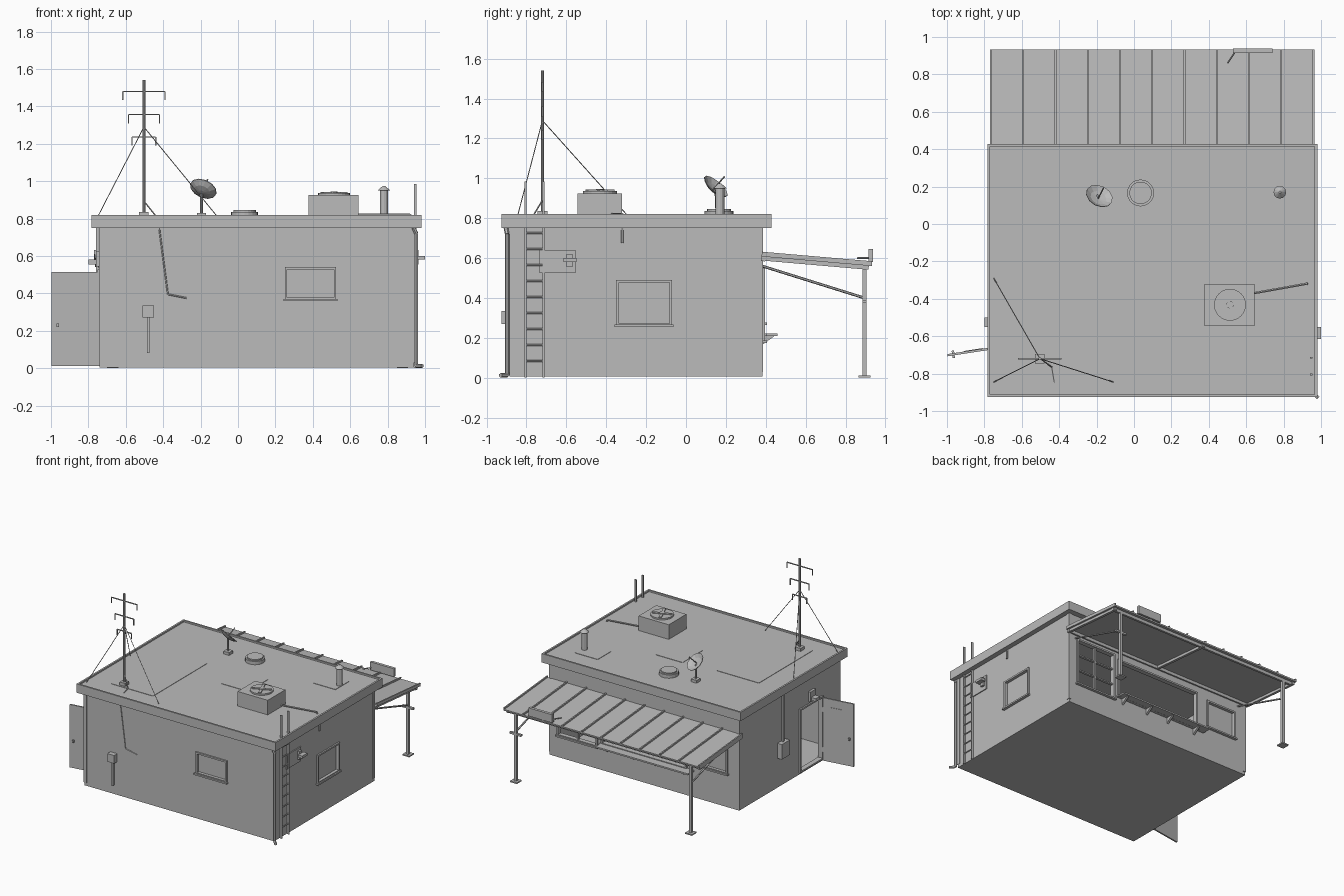
import bpy, bmesh, math
from mathutils import Vector, Matrix

if "Cube" in bpy.data.objects:
    bpy.data.objects.remove(bpy.data.objects["Cube"])

grey = bpy.data.materials.new("plain_grey")
grey.diffuse_color = (0.5, 0.5, 0.5, 1)
grey.use_nodes = True
grey.node_tree.nodes["Principled BSDF"].inputs["Base Color"].default_value = grey.diffuse_color


def box(bm, x0, x1, y0, y1, z0, z1):
    m = Matrix.Translation(((x0 + x1) / 2, (y0 + y1) / 2, (z0 + z1) / 2)) @ \
        Matrix.Diagonal((abs(x1 - x0), abs(y1 - y0), abs(z1 - z0), 1))
    bmesh.ops.create_cube(bm, size=1, matrix=m)


def tube(bm, a, b, r, r2=None, n=6):
    a, b = Vector(a), Vector(b)
    d = b - a
    m = Matrix.Translation((a + b) / 2) @ d.to_track_quat('Z', 'Y').to_matrix().to_4x4()
    bmesh.ops.create_cone(bm, cap_ends=True, segments=n, radius1=r,
                          radius2=r if r2 is None else r2, depth=d.length, matrix=m)


def path(bm, pts, r):
    for a, b in zip(pts, pts[1:]):
        tube(bm, a, b, r)


def part(name, build):
    bm = bmesh.new()
    build(bm)
    me = bpy.data.meshes.new(name)
    bm.to_mesh(me)
    bm.free()
    me.materials.append(grey)
    ob = bpy.data.objects.new(name, me)
    bpy.context.collection.objects.link(ob)
    return ob


def boxes(name, *dims):
    return part(name, lambda bm: [box(bm, *d) for d in dims])


X0, X1, Y0, Y1 = -.74, .94, -.885, .383

# Hollow building with door, window and serving openings
walls = boxes("walls", (X0, X1, Y0, Y1, .005, .77))
cutters = [(X0 + .03, X1 - .03, Y0 + .03, Y1 - .03, .025, .745),
           (X0 - .1, X0 + .1, -.655, -.385, .03, .515),
           (.26, .515, Y0 - .1, Y0 + .1, .375, .53),
           (X1 - .1, X1 + .1, -.34, -.08, .27, .48),
           (.52, .86, Y1 - .1, Y1 + .1, .19, .55),
           (-.27, .47, Y1 - .1, Y1 + .1, .225, .52),
           (-.63, -.38, Y1 - .1, Y1 + .1, .28, .49)]
for i, c in enumerate(cutters):
    cut = boxes("opening_cutter_%d" % i, c)
    cut.hide_render = True
    cut.hide_set(True)
    mod = walls.modifiers.new("opening", 'BOOLEAN')
    mod.operation = 'DIFFERENCE'
    mod.solver = 'EXACT'
    mod.object = cut

# Corner trim strips
boxes("corner_trim", *[(x - .004 if x < 0 else x - .022, x + .022 if x < 0 else x + .004,
                        y - .004 if y < 0 else y - .022, y + .022 if y < 0 else y + .004, .03, .75)
                       for x in (X0, X1) for y in (Y0, Y1)])

# Roof slab with raised rim and patches
RX0, RX1, RY0, RY1 = -.783, .98, -.925, .428
boxes("roof_slab", (RX0, RX1, RY0, RY1, .75, .808))
boxes("roof_rim", (RX0, RX1, RY0, RY0 + .014, .8, .82), (RX0, RX1, RY1 - .014, RY1, .8, .82),
      (RX0, RX0 + .014, RY0, RY1, .8, .82), (RX1 - .014, RX1, RY0, RY1, .8, .82))
boxes("roof_patches", (-.59, -.22, -.76, -.08, .806, .811), (.6, .8, .09, .26, .806, .811),
      (.065, .3, -.3, -.05, .806, .811))


# Window frames: axis 'x' means the frame lies along x, at wall plane p facing s
def window(name, axis, p, s, a0, a1, z0, z1, glass=True, bars=0, sill=True):
    w, out, back = .013, p + s * .012, p - s * .02

    def build(bm):
        def b(u0, u1, d0, d1, v0, v1):
            box(bm, *((u0, u1, d0, d1) if axis == 'x' else (d0, d1, u0, u1)), v0, v1)
        b(a0, a0 + w, back, out, z0, z1)
        b(a1 - w, a1, back, out, z0, z1)
        b(a0, a1, back, out, z1 - w, z1)
        b(a0, a1, back, out, z0, z0 + w)
        if sill:
            b(a0 - .008, a1 + .008, back, p + s * .022, z0 - .006, z0 + .006)
        if glass:
            b(a0, a1, p - s * .016, p - s * .012, z0, z1)
        for i in range(1, bars + 1):
            c = a0 + (a1 - a0) * i / (bars + 1)
            b(c - .007, c + .007, back, p, z0, z1)
        if bars:
            for f in (1 / 3, 2 / 3):
                c = z0 + (z1 - z0) * f
                b(a0, a1, back, p, c - .005, c + .005)
    part(name, build)


window("front_window", 'x', Y0, -1, .25, .525, .365, .54)
window("right_window", 'y', X1, 1, -.35, -.07, .26, .49)
window("back_casement", 'x', Y1, 1, .51, .87, .18, .56, False, 1)
window("serving_hatch_frame", 'x', Y1, 1, -.28, .48, .215, .53, False)
window("back_small_window", 'x', Y1, 1, -.64, -.37, .27, .5)
window("door_frame", 'y', X0, -1, -.668, -.372, .018, .528, False, 0, False)


# Serving counter on triangular brackets
def counter(bm):
    box(bm, -.34, .48, Y1, .46, .21, .222)
    for x in (-.25, 0, .2, .43):
        vs = [bm.verts.new((x + o, y, z)) for o in (-.008, .008)
              for y, z in ((Y1, .21), (.445, .21), (Y1, .165))]
        bm.faces.new(vs[:3])
        bm.faces.new(vs[:2:-1])
        for i in range(3):
            j = (i + 1) % 3
            bm.faces.new((vs[i], vs[i + 3], vs[j + 3], vs[j]))
    bmesh.ops.recalc_face_normals(bm, faces=bm.faces)


part("serving_counter", counter)


# Open door leaf, swung out from the left wall
door = boxes("open_door", (-.26, 0, -.006, .006, .012, .515), (-.17, -.07, .006, .009, .3, .45),
             (-.235, -.222, -.02, .02, .22, .24), (-.012, .004, -.009, .009, .08, .12),
             (-.012, .004, -.009, .009, .4, .44))
door.location = (X0, -.662, 0)
door.rotation_euler.z = math.atan2(.04, .26)

# Wall lamps and wall boxes
boxes("door_lamp", (X0 - .02, X0, -.56, -.49, .545, .625), (-.8, X0, -.55, -.5, .555, .58))
boxes("ladder_lamp", (X1, .965, -.6, -.57, .555, .62), (.96, 1.0, -.615, -.55, .58, .6))
boxes("right_wall_plate", (X1, X1 + .008, -.735, -.555, .525, .64))
boxes("meter_box", (-.51, -.45, -.925, Y0, .27, .335), (-.487, -.472, -.908, -.89, .08, .27))
boxes("fuse_box", (X0 - .04, X0, -.2, -.1, .24, .36), (X0 - .02, X0 - .005, -.158, -.143, .36, .75))


# Ladder through the eave
def ladder(bm):
    for y in (-.805, -.715):
        box(bm, .94, .955, y - .005, y + .005, .0, .985)
    for i in range(9):
        tube(bm, (.948, -.805, .085 + i * .08), (.948, -.715, .085 + i * .08), .005)


part("ladder", ladder)
part("downspout", lambda bm: path(bm, [(.935, -.905, .76), (.953, -.897, .72), (.953, -.897, .012),
                                       (.985, -.93, .012)], .011))


# Antenna mast, hooked crossbars, guy wires and cable
def mast(bm):
    box(bm, -.528, -.478, -.745, -.695, .805, .835)
    tube(bm, (-.503, -.72, .82), (-.503, -.72, 1.54), .008, n=8)
    for z, h, drop in ((1.48, .113, .045), (1.357, .083, .05), (1.237, .063, .045)):
        box(bm, -.503 - h, -.503 + h, -.724, -.716, z - .003, z + .003)
        for s in (-1, 1):
            x = -.503 + s * h
            box(bm, x - .003, x + .003, -.724, -.716, z - drop, z)


part("antenna_mast", mast)
part("guy_wires", lambda bm: [tube(bm, (-.503, -.72, 1.29), (x, y, .81), .0025, n=4)
                              for x, y in ((-.75, -.29), (-.75, -.845), (-.11, -.845))])
part("mast_cable", lambda bm: path(bm, [(-.5, -.72, .89), (-.44, -.765, .815), (-.42, -.888, .8),
                                        (-.42, -.888, .74), (-.375, -.888, .395), (-.275, -.888, .375)], .004))


# Rooftop cooling unit with fan ring and blades
def cooler(bm):
    cx, cy = .513, -.432
    box(bm, .378, .645, -.545, -.322, .805, .925)
    tube(bm, (cx, cy, .92), (cx, cy, .937), .085, n=24)
    tube(bm, (cx, cy, .937), (cx, cy, .946), .02, n=10)
    for a in (.4, 1.97):
        m = Matrix.Translation((cx, cy, .94)) @ Matrix.Rotation(a, 4, 'Z') @ Matrix.Diagonal((.15, .02, .006, 1))
        bmesh.ops.create_cube(bm, size=1, matrix=m)


part("cooling_unit", cooler)
part("cooling_pipe", lambda bm: path(bm, [(.64, -.37, .82), (.92, -.32, .82), (.945, -.32, .74),
                                          (.945, -.32, .675)], .007))


# Round hatch and chimney
def round_vent(bm):
    tube(bm, (.035, .166, .805), (.035, .166, .835), .072, n=20)
    tube(bm, (.035, .166, .835), (.035, .166, .845), .06, n=20)


def chimney(bm):
    tube(bm, (.78, .17, .805), (.78, .17, .95), .022, n=12)
    tube(bm, (.78, .17, .95), (.78, .17, .975), .034, .006, n=12)


part("round_vent", round_vent)
part("chimney", chimney)


# Satellite dish with shallow bowl
def dish(bm):
    n = Vector((.33, .62, .71)).normalized()
    c = Vector((-.192, .137, .945))
    box(bm, -.22, -.17, .13, .18, .805, .83)
    tube(bm, (-.195, .155, .82), (-.195, .15, .94), .007, n=8)
    rot = n.to_track_quat('Z', 'Y').to_matrix()
    rings = [[bm.verts.new(c + rot @ Vector((r * math.cos(i * math.pi / 6), r * math.sin(i * math.pi / 6), h)))
              for i in range(12)] for r, h in ((.075, .022), (.045, .006), (.012, 0), (.012, -.005), (.045, .001), (.075, .018))]
    for k in range(6):
        a, b = rings[k], rings[(k + 1) % 6]
        for i in range(12):
            bm.faces.new((a[i], b[i], b[i - 1], a[i - 1]))
    bm.faces.new(rings[2])
    bm.faces.new(rings[3][::-1])
    bmesh.ops.recalc_face_normals(bm, faces=bm.faces)
    tube(bm, c, c + n * .09, .004)


part("satellite_dish", dish)


# Sloped awning: local y runs down the slope from the wall
def awning(bm):
    box(bm, -.77, .965, 0, .555, -.012, 0)
    for i in range(11):
        x = -.765 + i * .1725
        box(bm, x - .005, x + .005, 0, .555, 0, .012)
    for x in (-.755, .1, .94):
        box(bm, x - .01, x + .01, 0, .54, -.032, -.012)
    for y in (.0, .51):
        box(bm, -.76, .955, y, y + .02, -.035, -.012)


roof = part("awning", awning)
roof.location = (0, .38, .62)
roof.rotation_euler.x = -math.atan2(.048, .555)


# Awning posts with foot plates and wall braces
def posts(bm):
    for x in (-.67, .88):
        box(bm, x - .011, x + .011, .884, .906, 0, .56)
        box(bm, x - .03, x + .03, .866, .926, 0, .01)
        tube(bm, (x, Y1, .56), (x, .895, .4), .007)
    box(bm, .83, .93, .885, .905, .375, .39)


part("awning_posts", posts)
boxes("awning_box_lamp", (.53, .74, .915, .938, .58, .645))
part("box_lamp_strut", lambda bm: tube(bm, (.54, .92, .6), (.5, .86, .6), .005))
